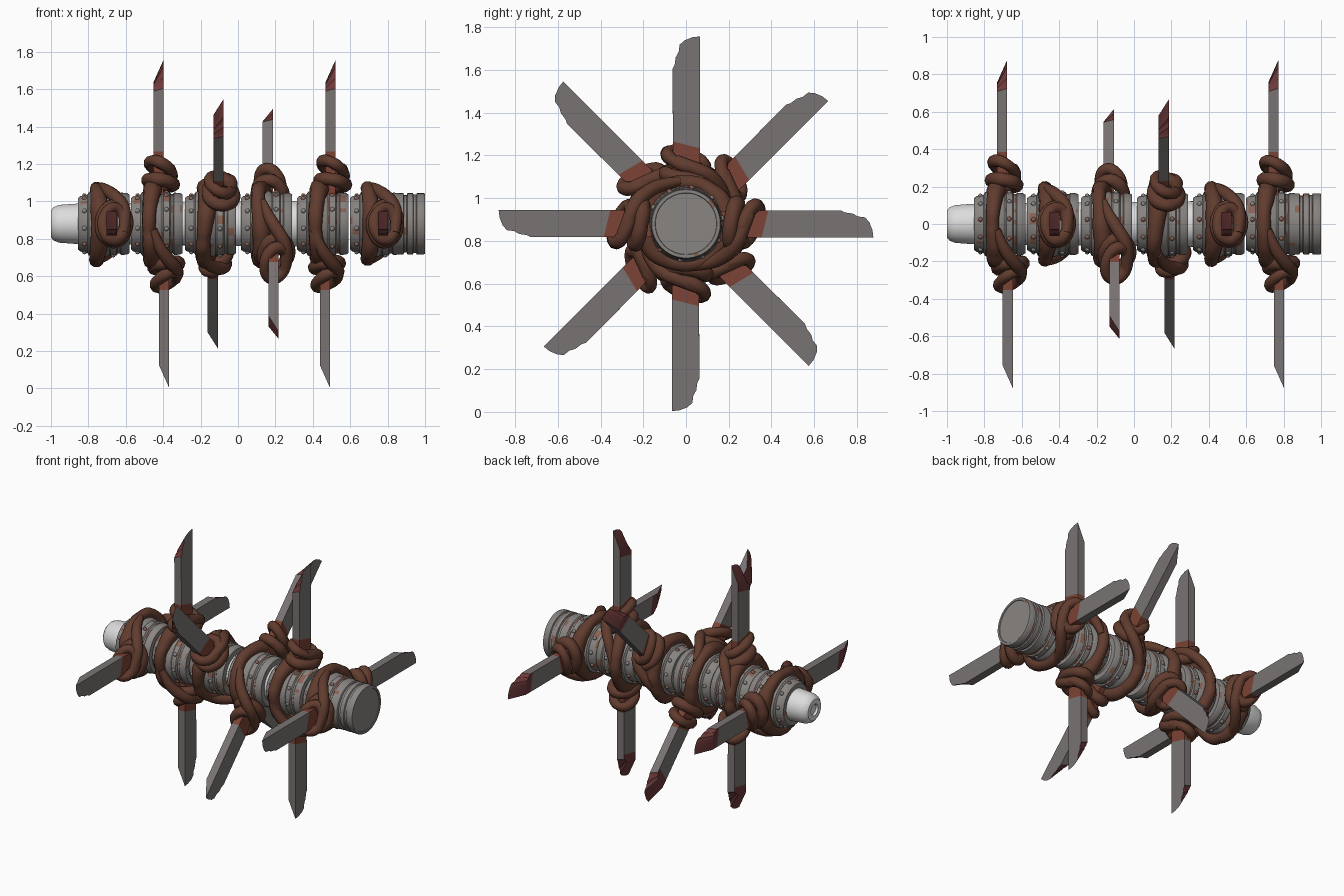
import bpy, bmesh, math, random
from mathutils import Vector

if "Cube" in bpy.data.objects:
    bpy.data.objects.remove(bpy.data.objects["Cube"])

random.seed(4)
ZC = 0.88  # height of the shaft axis


def mat(name, r, g, b):
    m = bpy.data.materials.new(name)
    m.diffuse_color = (r, g, b, 1)
    m.use_nodes = True
    m.node_tree.nodes["Principled BSDF"].inputs["Base Color"].default_value = m.diffuse_color
    return m


STEEL = mat("worn_grey_metal", 0.25, 0.235, 0.225)
RUST = mat("faded_rust", 0.25, 0.12, 0.085)
BLADE = mat("blade_metal", 0.195, 0.172, 0.172)
BASE = mat("red_rust", 0.20, 0.055, 0.035)
TIP = mat("dark_red_stain", 0.15, 0.04, 0.04)
ROPE = mat("brown_rope", 0.12, 0.045, 0.028)
PALE = mat("pale_metal", 0.72, 0.72, 0.72)


def finish(bm, name, mats, angle=35):
    bmesh.ops.recalc_face_normals(bm, faces=bm.faces)
    me = bpy.data.meshes.new(name)
    bm.to_mesh(me)
    bm.free()
    for m in mats:
        me.materials.append(m)
    ob = bpy.data.objects.new(name, me)
    bpy.context.collection.objects.link(ob)
    bpy.ops.object.select_all(action='DESELECT')
    ob.select_set(True)
    bpy.context.view_layer.objects.active = ob
    bpy.ops.object.shade_smooth_by_angle(angle=math.radians(angle))
    return ob


def lathe(bm, profile, x0=0.0, n=48):
    """Revolve (x, radius) points about the shaft axis; returns rows of faces."""
    rings = []
    for x, r in profile:
        rings.append([bm.verts.new((x0 + x, r * math.sin(2 * math.pi * i / n),
                                    ZC + r * math.cos(2 * math.pi * i / n))) for i in range(n)])
    rows = []
    for a, b in zip(rings, rings[1:]):
        rows.append([bm.faces.new((a[i], a[(i + 1) % n], b[(i + 1) % n], b[i])) for i in range(n)])
    bm.faces.new(rings[0])
    bm.faces.new(rings[-1])
    return rows


def place(x, t, r, a):
    """Blade space (shaft offset, tangent, radius) turned by angle a about the shaft."""
    return Vector((x, t * math.cos(a) + r * math.sin(a), ZC - t * math.sin(a) + r * math.cos(a)))


def rope(name, pts, radii, cyclic=True):
    cu = bpy.data.curves.new(name, 'CURVE')
    cu.dimensions = '3D'
    cu.bevel_depth = 1.0
    cu.bevel_resolution = 3
    cu.resolution_u = 3
    cu.use_fill_caps = True
    sp = cu.splines.new('NURBS')
    sp.points.add(len(pts) - 1)
    for p, co, rad in zip(sp.points, pts, radii):
        p.co = (*co, 1)
        p.radius = rad
    sp.order_u = 3
    sp.use_cyclic_u = cyclic
    sp.use_endpoint_u = not cyclic
    ob = bpy.data.objects.new(name, cu)
    bpy.context.collection.objects.link(ob)
    cu.materials.append(ROPE)
    bpy.ops.object.select_all(action='DESELECT')
    ob.select_set(True)
    bpy.context.view_layer.objects.active = ob
    bpy.ops.object.convert(target='MESH')
    bpy.ops.object.shade_smooth_by_angle(angle=math.radians(60))


# Blade outline: straight back, chipped curved tip (tangent, radius)
OUTLINE = [(.065, .12), (.065, .877), (.03, .873), (-.008, .858), (-.03, .838), (-.034, .805),
           (-.048, .78), (-.053, .745), (-.063, .725), (-.06, .12)]


def blade(name, x, a):
    bm = bmesh.new()
    h = 0.027
    front = [bm.verts.new((x + h, t, r)) for t, r in OUTLINE]
    back = [bm.verts.new((x - h, t, r if r < .7 else .70 + (r - .70) * .32)) for t, r in OUTLINE]
    n = len(OUTLINE)
    bm.faces.new(front)
    bm.faces.new(back)
    for i in range(n):
        bm.faces.new((front[i], front[(i + 1) % n], back[(i + 1) % n], back[i]))
    # cuts for the rusty root and the stained tip
    for r, tilt in ((.37, .25), (.69, -.2)):
        bmesh.ops.bisect_plane(bm, geom=bm.verts[:] + bm.edges[:] + bm.faces[:],
                               plane_co=(x, 0, r), plane_no=(0, tilt, 1))
    bmesh.ops.recalc_face_normals(bm, faces=bm.faces)
    for f in bm.faces:
        c = f.calc_center_median()
        if c.z < .37:
            f.material_index = 1
        elif c.z > .69 and f.normal.x < -.1:
            f.material_index = 2
    for v in bm.verts:
        v.co = place(*v.co, a)
    finish(bm, name, (BLADE, BASE, TIP), 30)


def binding(name, x, a):
    n = 14
    # (height, tangent half, shaft half, tilt along shaft, tilt along tangent, thickness)
    for k, (r0, ht, hx, tx, tt, th) in enumerate(((.297, .085, .057, .03, .03, .031),
                                                  (.222, .092, .066, .012, .015, .036))):
        pts, radii = [], []
        for i in range(n):
            u = 2 * math.pi * i / n
            c, s = math.cos(u), math.sin(u)
            pts.append(place(x + .012 + hx * 1.05 * c, ht * 1.05 * s, r0 - tx * c - tt * s, a))
            radii.append(th * random.uniform(.9, 1.12))
        rope(f"{name}_loop_{k + 1}", pts, radii)
    # strand joining the loop to the ring
    local = [(.062, -.05, .30), (.075, .03, .262), (.06, .10, .235), (.02, .145, .19),
             (-.03, .185, .12), (-.06, .20, .03)]
    rope(name + "_strand", [place(x + p[0], p[1], p[2], a) for p in local],
         [.026, .034, .036, .036, .032, .022], False)


# Inner pipe with hollow stub end
bm = bmesh.new()
lathe(bm, [(-.985, .03), (-.985, .036), (-1, .04), (-1, .072), (-.985, .09), (-.955, .101),
           (-.86, .108), (.59, .125)])
finish(bm, "inner_pipe", (PALE,))

# Sleeve profile (offset, radius); the last sleeve carries extra end ribs
SLEEVE = [(0, .10), (0, .138), (.012, .148), (.05, .156), (.058, .17), (.08, .178), (.15, .176),
          (.165, .166), (.172, .172), (.205, .17), (.212, .16), (.224, .16), (.23, .167),
          (.262, .164), (.274, .157), (.274, .10)]
ENDRIBS = [(.262, .164), (.284, .164), (.288, .153), (.302, .153), (.306, .164), (.335, .164),
           (.339, .156), (.352, .156), (.356, .164), (.392, .164), (.40, .16), (.40, .145), (.396, .143)]
STARTS = [-.855, -.571, -.284, .016, .316, .60]
CENTRES = [-.69, -.41, -.12, .174, .48, .76]
ANGLES = [90, 0, 135, 45, 180, 90]

for k, (x0, xc, deg) in enumerate(zip(STARTS, CENTRES, ANGLES), 1):
    # sleeve with rust patches
    bm = bmesh.new()
    rows = lathe(bm, SLEEVE if k < 6 else SLEEVE[:13] + ENDRIBS, x0)
    for j, row in enumerate(rows):
        thin = j in (7, 9, 10, 11, 16, 20)
        for i in range(0, 48, 3):
            if random.random() < (.4 if thin else .07):
                for f in row[i:i + random.randint(1, 3)]:
                    f.material_index = 1
    finish(bm, f"sleeve_{k}", (STEEL, RUST))

    # studs round both shoulders of the sleeve
    bm = bmesh.new()
    for dx, r in ((.034, .152), (.188, .169)):
        for i in range(10):
            s = bmesh.ops.create_uvsphere(bm, u_segments=10, v_segments=6, radius=.013)
            p = place(x0 + dx, 0, r, 2 * math.pi * (i + .25) / 10)
            for v in s["verts"]:
                v.co += p
            if i % 3 == 0:
                for f in {f for v in s["verts"] for f in v.link_faces}:
                    f.material_index = 1
    finish(bm, f"studs_{k}", (STEEL, RUST), 60)

    # lumpy rope ring, drawn towards the blades where they meet it
    a0 = math.radians(deg)
    pts, radii = [], []
    for i in range(28):
        u = 2 * math.pi * i / 28
        pull = math.cos(2 * (u - a0))
        pts.append(place(xc - .055 + .012 * pull, 0, .192 + random.uniform(-.006, .008), u))
        radii.append(.044 + .008 * pull + random.uniform(-.003, .004))
    rope(f"rope_ring_{k}", pts, radii)

    # two opposite blades, each lashed on
    for side in (0, 1):
        a = a0 + math.pi * side
        x = xc + (.015 if side else -.015)
        tag = f"{k}_{'b' if side else 'a'}"
        blade("blade_" + tag, x, a)
        binding("lashing_" + tag, x, a)
